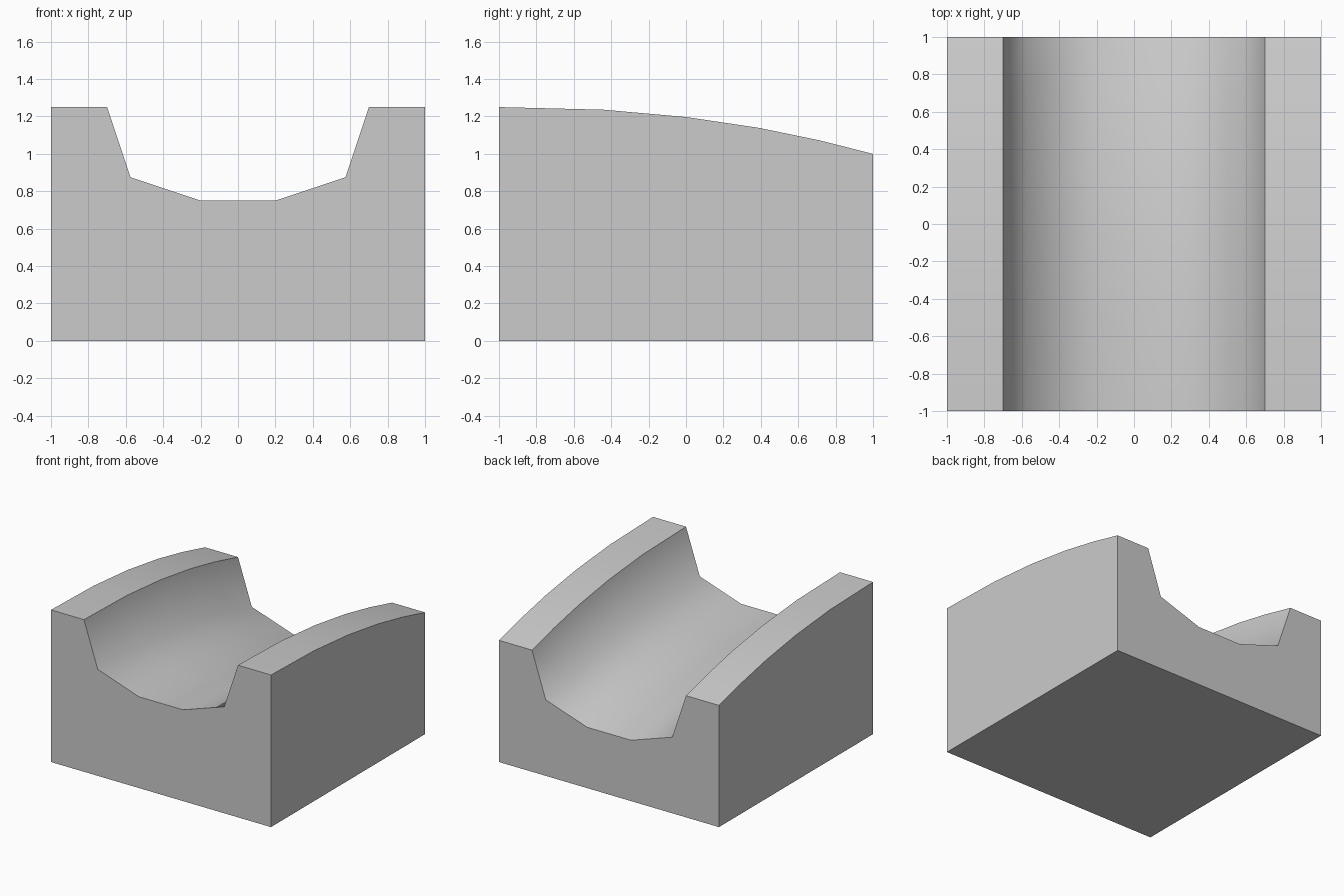
import bpy, bmesh, math

if "Cube" in bpy.data.objects:
    bpy.data.objects.remove(bpy.data.objects["Cube"])

# Height of the top lip from front to back (y, z)
path = [(-1, 1.25), (-0.44, 1.236), (0, 1.197), (0.39, 1.139), (0.71, 1.073), (1, 1.0)]

# Right half of the channel section (x, depth below the lip), mirrored to the left
half = [(0.2, 0.5), (0.575, 0.375), (0.7, 0.0), (1.0, 0.0)]
section = [(-x, d) for x, d in reversed(half)] + half

bm = bmesh.new()
# Sweep the section along the path
rows = [[bm.verts.new((x, y, z - d)) for x, d in section] for y, z in path]
floor = [[bm.verts.new((x, y, 0)) for x in (-1, 1)] for y in (-1, 1)]
for a, b in zip(rows, rows[1:]):
    for i in range(len(section) - 1):
        bm.faces.new((a[i], a[i + 1], b[i + 1], b[i]))

# End faces, side faces and base
for row, base in ((rows[0], floor[0]), (rows[-1], floor[1])):
    bm.faces.new([base[0], base[1]] + row[::-1])
for i, k in ((0, 0), (-1, 1)):
    bm.faces.new([floor[1][k], floor[0][k]] + [r[i] for r in rows])
bm.faces.new((floor[0][0], floor[1][0], floor[1][1], floor[0][1]))
bmesh.ops.recalc_face_normals(bm, faces=bm.faces)

mesh = bpy.data.meshes.new("channel_block")
bm.to_mesh(mesh)
bm.free()
block = bpy.data.objects.new("channel_block", mesh)
bpy.context.collection.objects.link(block)

# Smooth channel, crisp lips and outer edges
bpy.context.view_layer.objects.active = block
block.select_set(True)
bpy.ops.object.shade_smooth_by_angle(angle=math.radians(60))
